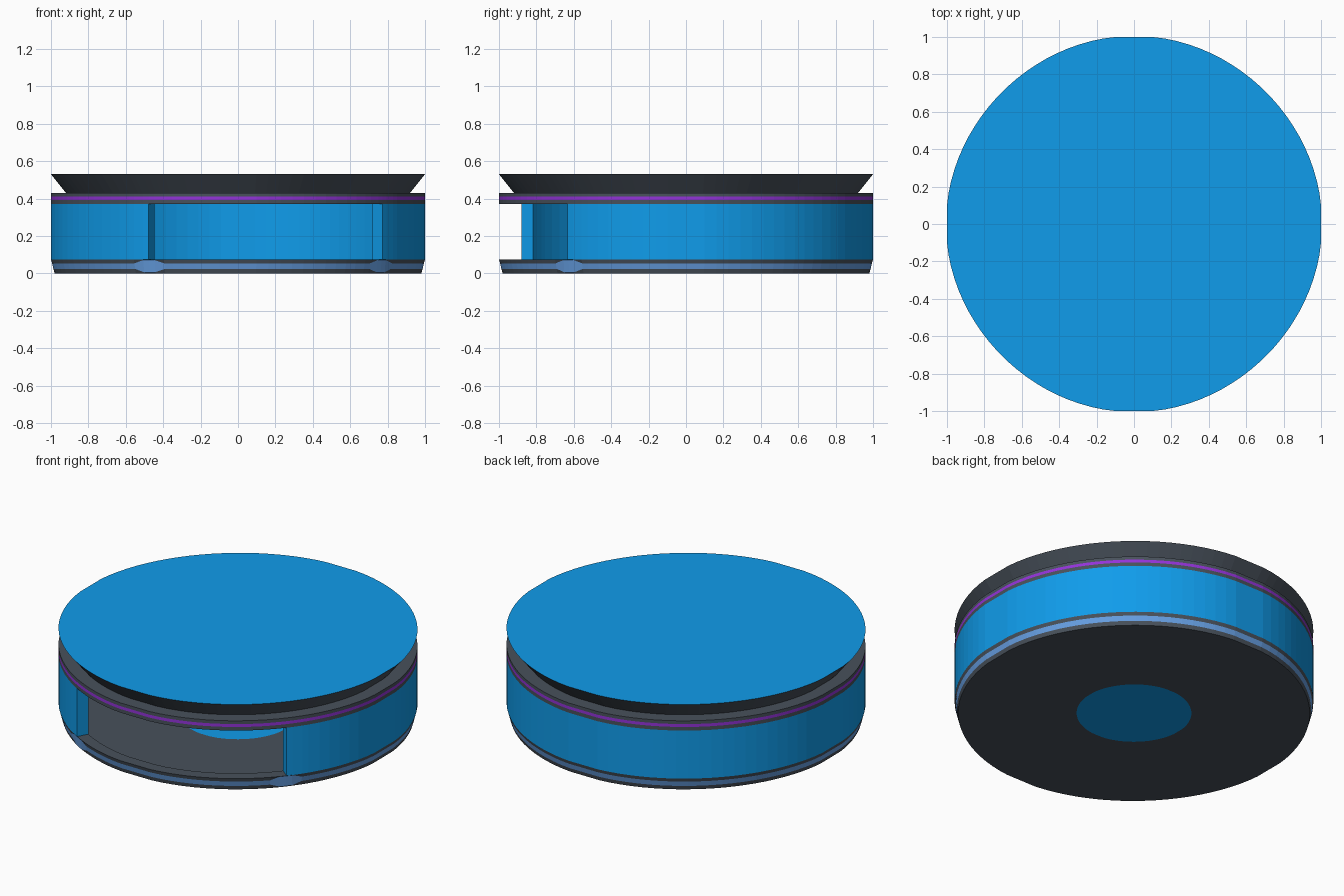
import bpy, bmesh
from math import cos, sin, radians

if "Cube" in bpy.data.objects:
    bpy.data.objects.remove(bpy.data.objects["Cube"])

SEG = 96
OPEN_R, OPEN_L = -39.3, 241.4      # wall ends either side of the front opening


def material(name, rgb):
    m = bpy.data.materials.new(name)
    m.diffuse_color = (*rgb, 1)
    m.use_nodes = True
    m.node_tree.nodes["Principled BSDF"].inputs["Base Color"].default_value = m.diffuse_color
    return m


BLUE = material("blue", (0.005, 0.333, 0.83))
SLATE = material("slate", (0.065, 0.082, 0.105))
LIGHT = material("light_blue", (0.13, 0.34, 0.75))
PURPLE = material("purple", (0.29, 0.033, 0.69))


def point(r, a, z):
    # circle very slightly flattened at the four axis points
    t = radians(a)
    k = r * (1.002 + 0.004 * cos(4 * t))
    x, y = k * cos(t), k * sin(t)
    return (max(-r, min(r, x)), max(-r, min(r, y)), z)


def finish(name, bm, mats):
    me = bpy.data.meshes.new(name)
    bm.to_mesh(me)
    bm.free()
    for m in mats:
        me.materials.append(m)
    ob = bpy.data.objects.new(name, me)
    bpy.context.collection.objects.link(ob)
    return ob


def sweep(name, profile, angles, strip_mats, mats, closed=True, loop=False):
    """Turn a (radius, z) profile round z; z may be a function of the angle."""
    bm = bmesh.new()
    cols = [[bm.verts.new(point(r, a, z(a) if callable(z) else z))
             for r, z in profile] for a in angles]
    n, p = len(cols), len(profile)
    for i in range(n if closed else n - 1):
        c, d = cols[i], cols[(i + 1) % n]
        for j in range(p if loop else p - 1):
            k = (j + 1) % p
            f = bm.faces.new((c[j], d[j], d[k], c[k]))
            f.material_index = strip_mats[j]
    if not closed:
        bm.faces.new(cols[0])
        bm.faces.new(cols[-1][::-1])
    return finish(name, bm, mats)


def disc(name, r, z, mat, down=False):
    bm = bmesh.new()
    vs = [bm.verts.new(point(r, a, z)) for a in angles]
    bm.faces.new(vs[::-1] if down else vs)
    return finish(name, bm, [mat])


# one shared set of angles, with extra steps around the two wall ends
ends = (OPEN_R % 360, OPEN_L)
angles = sorted([a for a in ((i + 0.5) * 360 / SEG for i in range(SEG))
                 if all(abs(a - e) > 6 for e in ends)]
                + [e + o for e in ends for o in (-5.3, -2, 0, 2, 5.3)])


def flare(a):
    return any(abs(a - e) < 2.5 for e in ends)


def low(a):
    return 0.006 if flare(a) else 0.024


def high(a):
    return 0.071 if flare(a) else 0.054


# base: tray whose light stripe widens below each wall end
sweep("base_tray",
      [(0.32, 0), (0.98, 0), (0.987, low), (0.994, high), (1.0, 0.075),
       (0.93, 0.075), (0.93, 0.0)],
      angles, [0, 0, 1, 0, 0, 0], [SLATE, LIGHT])

# small blue plate in the middle of the floor
disc("floor_plate", 0.32, 0, BLUE, down=True)

# curved wall with the front left open
arc = ([a - 360 for a in angles if a >= ends[0] - 0.01]
       + [a for a in angles if a <= OPEN_L + 0.01])
sweep("curved_wall", [(1, 0.075), (1, 0.37), (0.93, 0.37), (0.93, 0.075)],
      arc, [0] * 4, [BLUE], closed=False, loop=True)

# upper ring with a thin purple stripe
sweep("upper_ring",
      [(0.93, 0.37), (1, 0.37), (1, 0.392), (1, 0.41), (1, 0.43), (0.92, 0.43)],
      angles, [0, 0, 1, 0, 0], [SLATE, PURPLE])

# flared roof rim and the blue roof
sweep("roof_rim", [(0.92, 0.43), (1, 0.53)], angles, [0], [SLATE])
disc("roof_top", 1, 0.53, BLUE)
